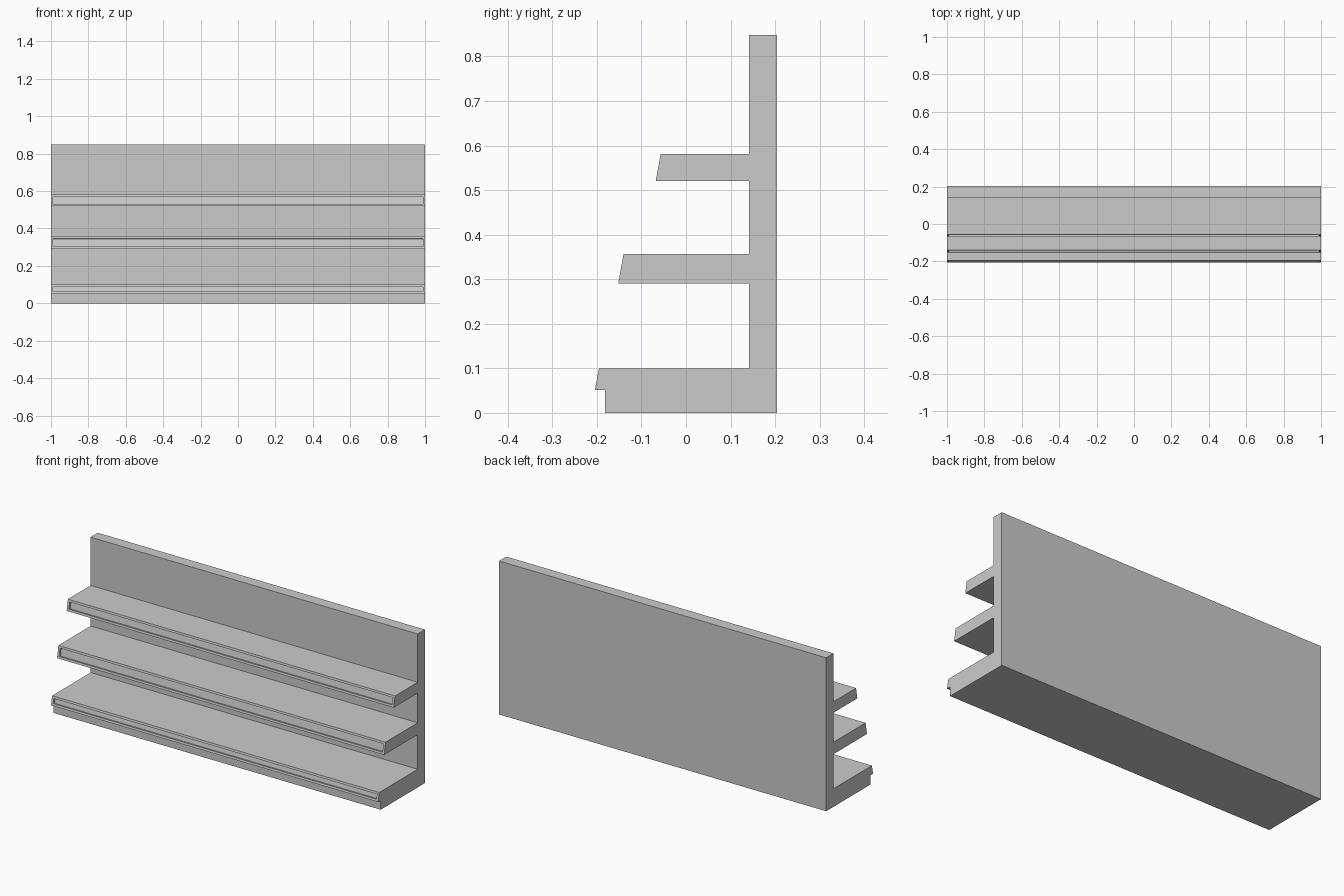
import bpy, bmesh

if "Cube" in bpy.data.objects:
    bpy.data.objects.remove(bpy.data.objects["Cube"])

HALF = 1.0                       # half of the length along x
BACK_Y, WALL_Y, TOP_Z = 0.204, 0.141, 0.848
# shelf lips: (bottom z, top z, bottom front y, top front y)
SHELVES = [(0.051, 0.100, -0.205, -0.195),
           (0.291, 0.357, -0.152, -0.140),
           (0.520, 0.581, -0.068, -0.057)]

# side profile (y, z): plinth, then each shelf going up the back panel
profile = [(BACK_Y, 0), (-0.182, 0)]
for i, (z0, z1, y0, y1) in enumerate(SHELVES):
    profile += [(-0.182 if i == 0 else WALL_Y, z0), (y0, z0), (y1, z1), (WALL_Y, z1)]
profile += [(WALL_Y, TOP_Z), (BACK_Y, TOP_Z)]

# extrude the profile along x
bm = bmesh.new()
end = bm.faces.new([bm.verts.new((-HALF, y, z)) for y, z in profile])
ext = bmesh.ops.extrude_face_region(bm, geom=[end])
bmesh.ops.translate(bm, vec=(2 * HALF, 0, 0),
                    verts=[g for g in ext["geom"] if isinstance(g, bmesh.types.BMVert)])
bmesh.ops.recalc_face_normals(bm, faces=bm.faces)

# recessed label strip in every sloping shelf front
bm.normal_update()
fronts = [f for f in bm.faces if f.normal.y < -0.9 and f.normal.z > 0.05]
bmesh.ops.inset_individual(bm, faces=fronts, thickness=0.012, use_even_offset=True)
bmesh.ops.inset_individual(bm, faces=fronts, thickness=0.0, depth=-0.012)

mesh = bpy.data.meshes.new("shelf_unit")
bm.to_mesh(mesh)
bm.free()
bpy.context.collection.objects.link(bpy.data.objects.new("shelf_unit", mesh))
